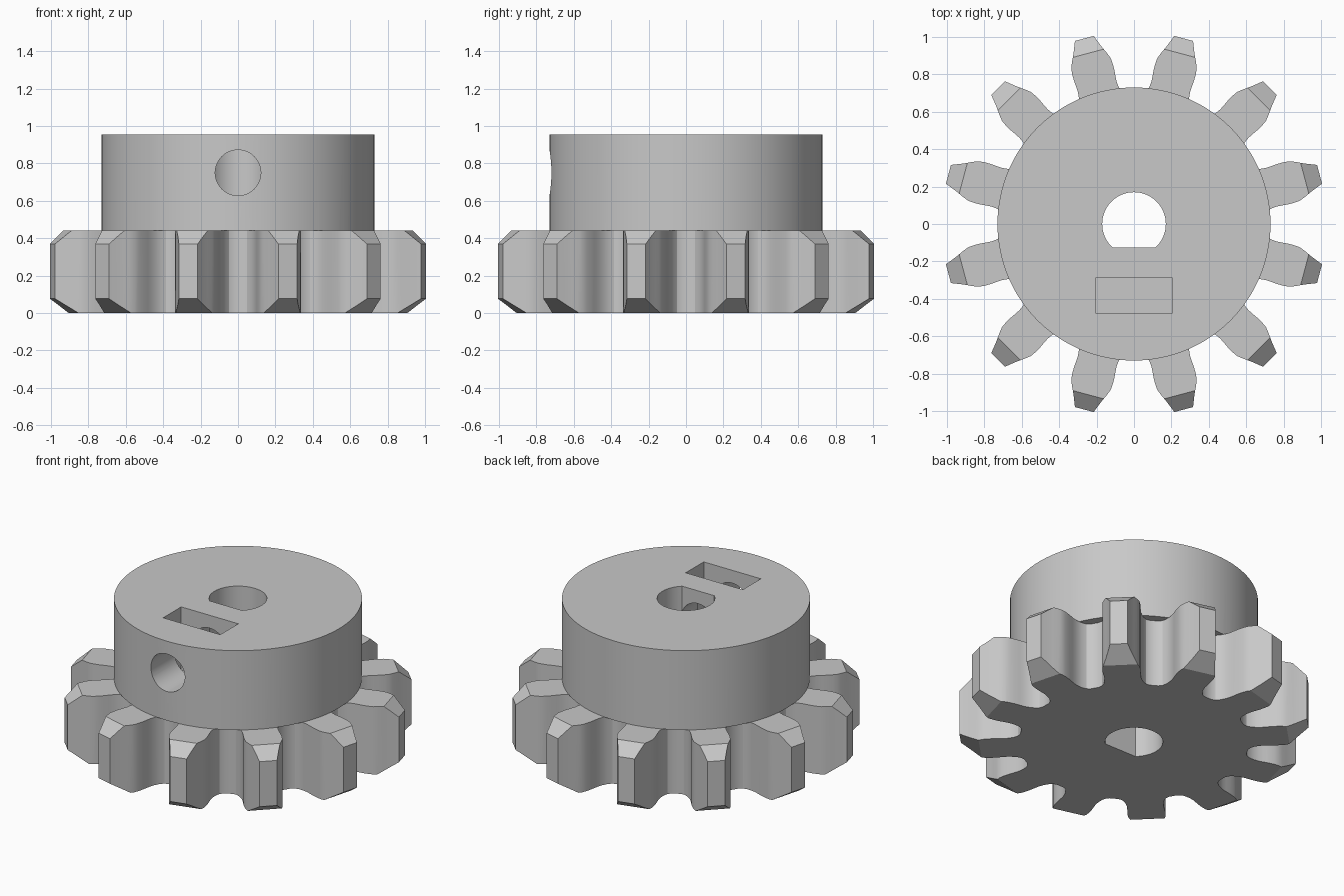
import bpy, bmesh
from math import pi, cos, sin, radians

cube = bpy.data.objects.get("Cube")
if cube:
    bpy.data.objects.remove(cube, do_unlink=True)

TEETH = 12
GEAR_TOP, HUB_TOP = 0.44, 0.955

grey = bpy.data.materials.new("plain grey")
grey.use_nodes = True
grey.diffuse_color = (0.58, 0.58, 0.58, 1)
grey.node_tree.nodes["Principled BSDF"].inputs["Base Color"].default_value = (0.58, 0.58, 0.58, 1)


def loft(name, rings):
    """Closed solid through matching rings of points."""
    bm = bmesh.new()
    loops = [[bm.verts.new(p) for p in ring] for ring in rings]
    n = len(loops[0])
    for low, high in zip(loops, loops[1:]):
        for i in range(n):
            j = (i + 1) % n
            bm.faces.new((low[i], low[j], high[j], high[i]))
    bm.faces.new(loops[0][::-1])
    bm.faces.new(loops[-1])
    bmesh.ops.recalc_face_normals(bm, faces=bm.faces)
    mesh = bpy.data.meshes.new(name)
    bm.to_mesh(mesh)
    bm.free()
    mesh.materials.append(grey)
    obj = bpy.data.objects.new(name, mesh)
    bpy.context.collection.objects.link(obj)
    return obj


def prism(name, outline, z0, z1):
    return loft(name, [[(x, y, z) for x, y in outline] for z in (z0, z1)])


def circle(radius, count, start=0.0):
    return [(radius * cos(start + 2 * pi * i / count), radius * sin(start + 2 * pi * i / count))
            for i in range(count)]


def combine(target, tool, operation):
    """Apply a boolean and discard the tool."""
    mod = target.modifiers.new(operation.lower(), "BOOLEAN")
    mod.operation, mod.object, mod.solver = operation, tool, "EXACT"
    bpy.context.view_layer.objects.active = target
    bpy.ops.object.modifier_apply(modifier=mod.name)
    bpy.data.objects.remove(tool, do_unlink=True)


# Toothed wheel: half a tooth as (radial, sideways), mirrored and repeated
flank = [(0.66, 0.15), (0.675, 0.13), (0.70, 0.117), (0.73, 0.11), (0.76, 0.107), (0.79, 0.109),
         (0.825, 0.112), (0.86, 0.112), (0.89, 0.109), (0.92, 0.097), (0.95, 0.083),
         (0.98, 0.07), (1.027, 0.052)]
tooth = [(r, -t) for r, t in flank] + [(r, t) for r, t in reversed(flank)]
outline = []
for k in range(TEETH):
    a = radians(15 + 30 * k)
    outline += [(r * cos(a) - t * sin(a), r * sin(a) + t * cos(a)) for r, t in tooth]
gear = prism("gear_with_hub", outline, 0, GEAR_TOP)

# Flat chamfers on the tooth tips, from a twelve-sided blank
sections = [(0.91, 0), (1.032, 0.08), (1.032, 0.365), (0.945, GEAR_TOP)]
blank = loft("chamfer_blank", [[(x, y, z) for x, y in circle(r / cos(pi / TEETH), TEETH)]
                               for r, z in sections])
combine(gear, blank, "INTERSECT")

# Hub
combine(gear, prism("hub", circle(0.73, 128), GEAR_TOP, HUB_TOP), "UNION")

# D-shaped shaft bore
bore = [(x, max(y, -0.125)) for x, y in circle(0.17, 64)]
flat_x = (0.17 ** 2 - 0.125 ** 2) ** 0.5
bore = [p for p in bore if p[1] > -0.125] + []
split = next(i for i, p in enumerate(bore) if p[0] > 0 and p[1] < 0)
bore[split:split] = [(-flat_x, -0.125), (flat_x, -0.125)]
combine(gear, prism("shaft_bore", bore, -0.1, 1.1), "DIFFERENCE")

# Nut slot in the top
slot = [(-0.205, -0.475), (0.205, -0.475), (0.205, -0.29), (-0.205, -0.29)]
combine(gear, prism("nut_slot", slot, 0.545, 1.1), "DIFFERENCE")

# Set screw hole from the front into the bore
screw = loft("screw_hole", [[(x, y, 0.75 + z) for x, z in circle(0.122, 48)] for y in (-0.9, 0.0)])
combine(gear, screw, "DIFFERENCE")

# Smooth curved walls, crisp edges
bpy.ops.object.select_all(action="DESELECT")
gear.select_set(True)
bpy.context.view_layer.objects.active = gear
bpy.ops.object.shade_smooth_by_angle(angle=radians(25))
